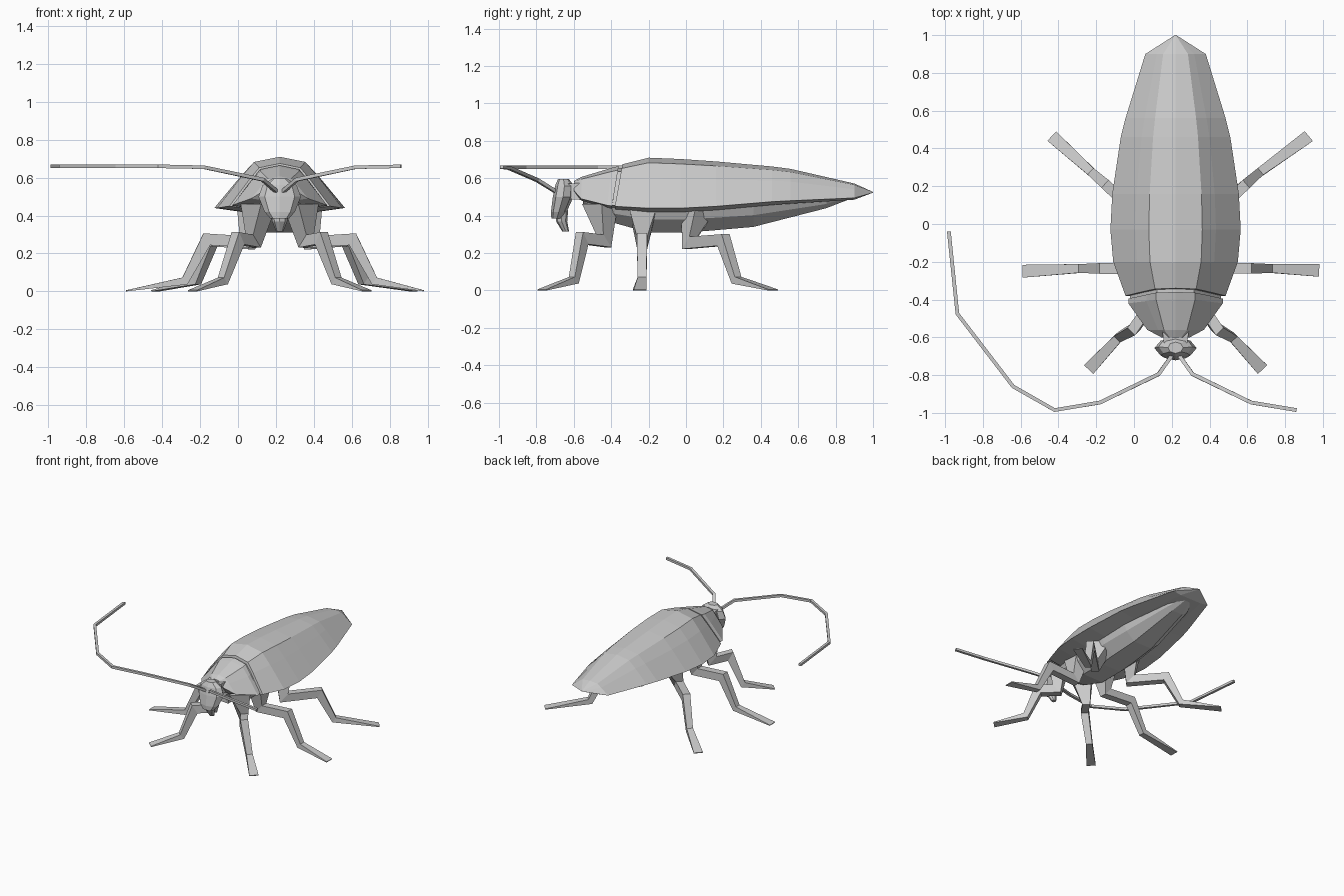
import bpy, bmesh, math
from mathutils import Vector

if "Cube" in bpy.data.objects:
    bpy.data.objects.remove(bpy.data.objects["Cube"])

CX = 0.22  # body centre line


def loft(name, rings):
    """Skin closed rings of equal length into a flat-shaded solid."""
    bm = bmesh.new()
    vs = [[bm.verts.new(p) for p in r] for r in rings]
    n = len(vs[0])
    for a, b in zip(vs, vs[1:]):
        for i in range(n):
            j = (i + 1) % n
            bm.faces.new((a[i], a[j], b[j], b[i]))
    bm.faces.new(vs[0][::-1])
    bm.faces.new(vs[-1])
    bmesh.ops.remove_doubles(bm, verts=bm.verts, dist=1e-5)
    bmesh.ops.recalc_face_normals(bm, faces=bm.faces)
    me = bpy.data.meshes.new(name)
    bm.to_mesh(me)
    bm.free()
    ob = bpy.data.objects.new(name, me)
    bpy.context.collection.objects.link(ob)
    return ob


def mirrored(half):
    """Half profile (x, y, z), first and last on the centre line -> full ring."""
    full = half + [(-x, y, z) for x, y, z in half[-2:0:-1]]
    return [(CX + x, y, z) for x, y, z in full]


def dome(y, w, top, rim, lean=0.0):
    """Arched back section with a shallow keel under the rim."""
    h = top - rim
    prof = [(0, 1), (.41, .9), (.62, .6), (1, 0)]
    half = [(w * a, y + lean * b, rim + h * b) for a, b in prof]
    half += [(w * .58, y, rim - w * .06), (0, y, rim - w * .06)]
    return mirrored(half)


def tube(name, pts, sizes, side=None):
    """Mitred four-sided beam; sizes are (half width, half height)."""
    pts = [Vector(p) for p in pts]
    rings = []
    for i, p in enumerate(pts):
        a = (p - pts[i - 1]).normalized() if i else None
        b = (pts[i + 1] - p).normalized() if i < len(pts) - 1 else None
        a, b = a or b, b or a
        t = (a + b).normalized()
        s = side or t.cross(Vector((0, 0, 1))).normalized()
        n = s.cross(t).normalized() / max(t.dot(a), .6)
        w, h = sizes[i]
        rings.append([p + s * w * u + n * h * v
                      for u, v in ((-1, -1), (1, -1), (1, 1), (-1, 1))])
    return loft(name, rings)


# Folded wing cases
loft("wing_cases", [dome(*s) for s in (
    (-.38, .265, .675, .45, .04), (-.2, .33, .71, .44), (-.03, .345, .703, .44),
    (.16, .335, .69, .45), (.46, .29, .663, .475), (.56, .265, .65, .48),
    (.9, .16, .572, .495), (1.0, .003, .527, .523))])

# Neck shield and the collar behind it
loft("neck_shield", [dome(*s) for s in (
    (-.395, .25, .665, .452, .035), (-.42, .25, .655, .455, .02),
    (-.56, .15, .607, .49), (-.6, .075, .585, .535))])
loft("collar", [dome(-.40, .24, .655, .455, .035), dome(-.35, .24, .655, .455, .035)])

# Belly
loft("belly", [mirrored([(0, y, t), (w, y, t), (w * .85, y, (t + b) / 2),
                         (w * .45, y, b), (0, y, b)])
               for y, w, t, b in (
    (-.55, .10, .50, .45), (-.38, .17, .46, .36), (-.2, .2, .45, .31),
    (0, .2, .45, .31), (.13, .2, .455, .32), (.36, .18, .465, .34),
    (.75, .1, .485, .44), (.88, .04, .505, .49))])


# Head, mouth and neck
def oval(z, y, w, d):
    return [(CX + w * math.cos(a), y + d * math.sin(a), z)
            for a in (math.tau * i / 8 for i in range(8))]


loft("head", [oval(*s) for s in (
    (.595, -.655, .04, .03), (.56, -.65, .09, .05), (.5, -.657, .112, .055),
    (.42, -.68, .08, .042), (.385, -.69, .05, .03))])
loft("mouth", [oval(*s) for s in (
    (.43, -.665, .045, .035), (.37, -.665, .04, .03), (.315, -.643, .018, .018))])
tube("neck", [(CX, -.64, .53), (CX, -.5, .53)], [(.06, .04), (.08, .05)])

# Legs: hip top, hip bottom, knee, ankle, then toe on each side (x from centre)
legs = {
    "front": [(.11, -.46, .46), (.14, -.44, .265), (.22, -.555, .28), (.30, -.60, .055)],
    "middle": [(.13, -.23, .44), (.15, -.235, .26), (.385, -.235, .275), (.50, -.235, .055)],
    "hind": [(.13, .07, .44), (.17, .02, .255), (.36, .20, .27), (.44, .27, .055)],
}
toes = {"front": ((.46, -.77), (.46, -.77)), "middle": ((.81, -.25), (.76, -.245)),
        "hind": ((.655, .465), (.705, .465))}
sizes = [(.075, .06), (.028, .03), (.028, .03), (.023, .02), (.034, .003)]
for part, joints in legs.items():
    for sx, label, toe in ((-1, "left", toes[part][0]), (1, "right", toes[part][1])):
        path = [(CX + sx * x, y, z) for x, y, z in joints + [(*toe, .003)]]
        d = Vector(path[-1]) - Vector(path[1])
        side = Vector((-d.y, d.x, 0)).normalized()
        tube(f"{part}_leg_{label}", path, sizes, side)

# Feelers: long left one curls back, right one is short
left = [(.205, -.69, .525), (.13, -.795, .59), (-.18, -.945, .655), (-.42, -.985, .66),
        (-.64, -.86, .66), (-.935, -.475, .66), (-.98, -.04, .66)]
right = [(.235, -.69, .525), (.31, -.795, .59), (.62, -.945, .655), (.86, -.985, .66)]
for label, path in (("left", left), ("right", right)):
    tube(f"feeler_{label}", path, [(.01, .009)] * len(path))
